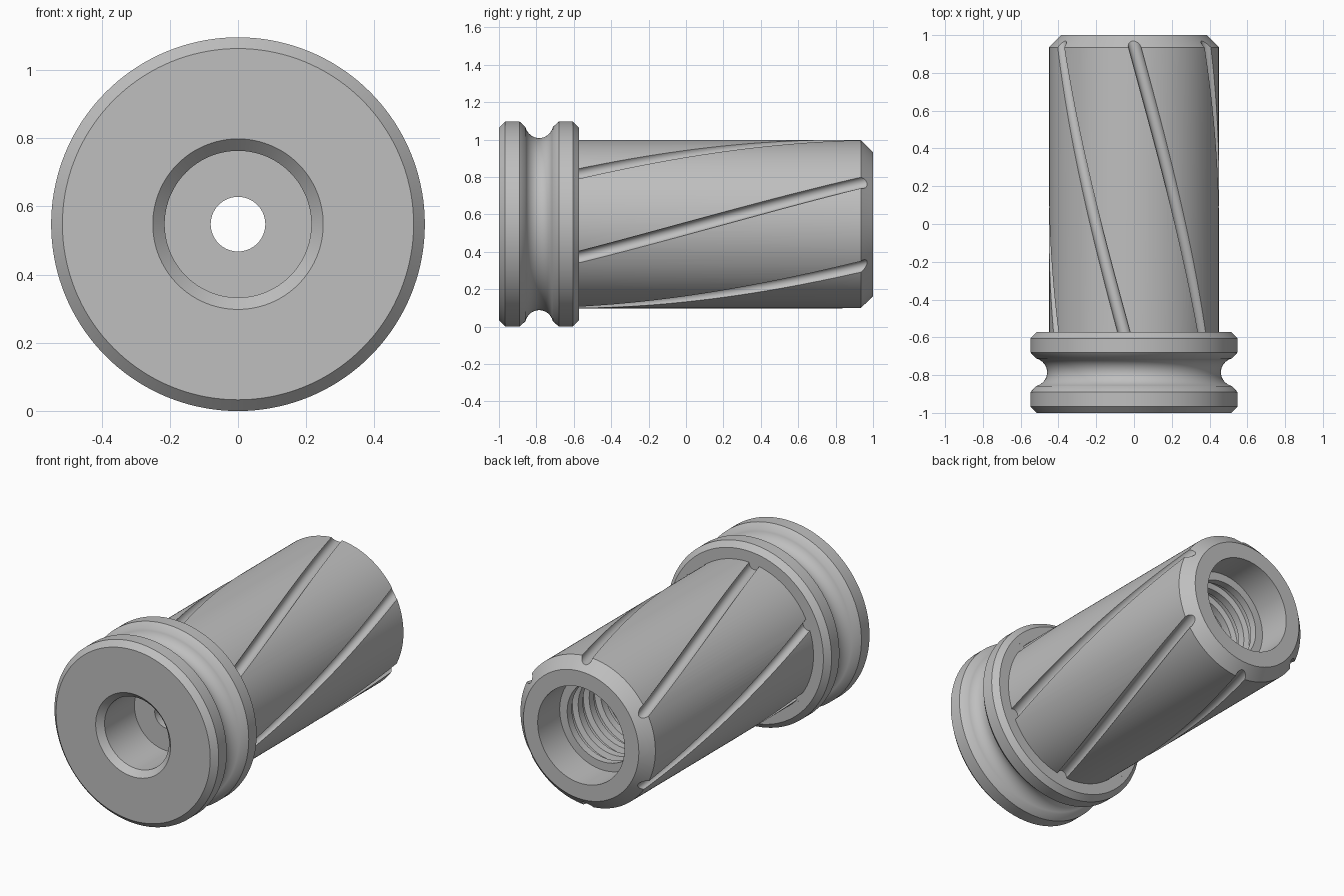
import bpy, bmesh, math
from mathutils import Vector

AXIS_Z = 0.548      # height of the long axis, which runs along y
BARREL_R = 0.45
GROOVES = 6
SEGMENTS = 144

cube = bpy.data.objects.get("Cube")
if cube:
    bpy.data.objects.remove(cube, do_unlink=True)

metal = bpy.data.materials.new("plain grey metal")
metal.use_nodes = True
grey = (0.52, 0.52, 0.52, 1)
metal.diffuse_color = grey
metal.node_tree.nodes["Principled BSDF"].inputs["Base Color"].default_value = grey


def make_object(name, bm):
    bmesh.ops.recalc_face_normals(bm, faces=bm.faces)
    mesh = bpy.data.meshes.new(name)
    bm.to_mesh(mesh)
    bm.free()
    mesh.materials.append(metal)
    obj = bpy.data.objects.new(name, mesh)
    bpy.context.collection.objects.link(obj)
    return obj


def lathe(name, profile):
    """Revolve a closed profile of (y, radius) points about the long axis."""
    bm = bmesh.new()
    verts = [bm.verts.new((0, y, AXIS_Z + r)) for y, r in profile]
    edges = [bm.edges.new((verts[i - 1], verts[i])) for i in range(len(verts))]
    bmesh.ops.spin(bm, geom=verts + edges, cent=(0, 0, AXIS_Z), axis=(0, 1, 0),
                   angle=math.tau, steps=SEGMENTS, use_merge=False)
    bmesh.ops.remove_doubles(bm, verts=bm.verts, dist=1e-4)
    return make_object(name, bm)


def helical_cutter(name, radius, start, end, stations=48, sides=24):
    """Round-sectioned bars twisting around the barrel."""
    bm = bmesh.new()
    twist = math.radians(53) / 1.52
    for g in range(GROOVES):
        rings = []
        for i in range(stations + 1):
            y = start + (end - start) * i / stations
            a = math.tau * g / GROOVES + twist * (0.95 - y)
            out = Vector((math.sin(a), 0, math.cos(a)))
            side = Vector((math.cos(a), 0, -math.sin(a)))
            centre = Vector((0, y, AXIS_Z)) + out * BARREL_R
            rings.append([bm.verts.new(centre + radius * (
                out * math.cos(math.tau * k / sides) + side * math.sin(math.tau * k / sides)))
                for k in range(sides)])
        for a, b in zip(rings, rings[1:]):
            for k in range(sides):
                bm.faces.new((a[k - 1], a[k], b[k], b[k - 1]))
        bm.faces.new(rings[0])
        bm.faces.new(rings[-1])
    return make_object(name, bm)


# Flange with a rounded waist between two chamfered collars
profile = [(-1, 0.25), (-1, 0.515), (-0.967, 0.548), (-0.89, 0.548)]
for i in range(17):
    t = math.radians(15 + 150 * i / 16)
    profile.append((-0.785 - 0.076 * math.cos(t), 0.54 - 0.08 * math.sin(t)))
profile += [(-0.68, 0.548), (-0.605, 0.548), (-0.573, 0.516)]

# Barrel with a chamfered back rim, then the smooth back bore and its shoulder
profile += [(-0.573, BARREL_R), (0.935, BARREL_R), (1, 0.385), (1, 0.29), (0.79, 0.29)]

# Ring grooves down the inner bore
for i in range(9):
    y = 0.79 - 0.105 * i
    profile += [(y, 0.24), (y - 0.045, 0.24), (y - 0.055, 0.272), (y - 0.095, 0.272)]

# Inner floor, small through hole, front recess and its chamfered mouth
profile += [(-0.155, 0.24), (-0.5, 0.24), (-0.5, 0.08), (-0.68, 0.08),
            (-0.68, 0.215), (-0.965, 0.215)]
body = lathe("grooved_sleeve", profile)

# Helical grooves cut along the barrel
cutter = helical_cutter("groove_cutter", 0.034, -0.5735, 1.05)
cutter.hide_render = True
cut = body.modifiers.new("helical grooves", "BOOLEAN")
cut.operation = "DIFFERENCE"
cut.solver = "EXACT"
cut.object = cutter

# Bake the cut and drop the helper
bpy.context.view_layer.update()
evaluated = body.evaluated_get(bpy.context.evaluated_depsgraph_get())
baked = bpy.data.meshes.new_from_object(evaluated)
body.modifiers.clear()
body.data = baked
bpy.data.objects.remove(cutter, do_unlink=True)

bpy.ops.object.select_all(action="DESELECT")
body.select_set(True)
bpy.context.view_layer.objects.active = body
bpy.ops.object.shade_smooth_by_angle(angle=math.radians(32))
